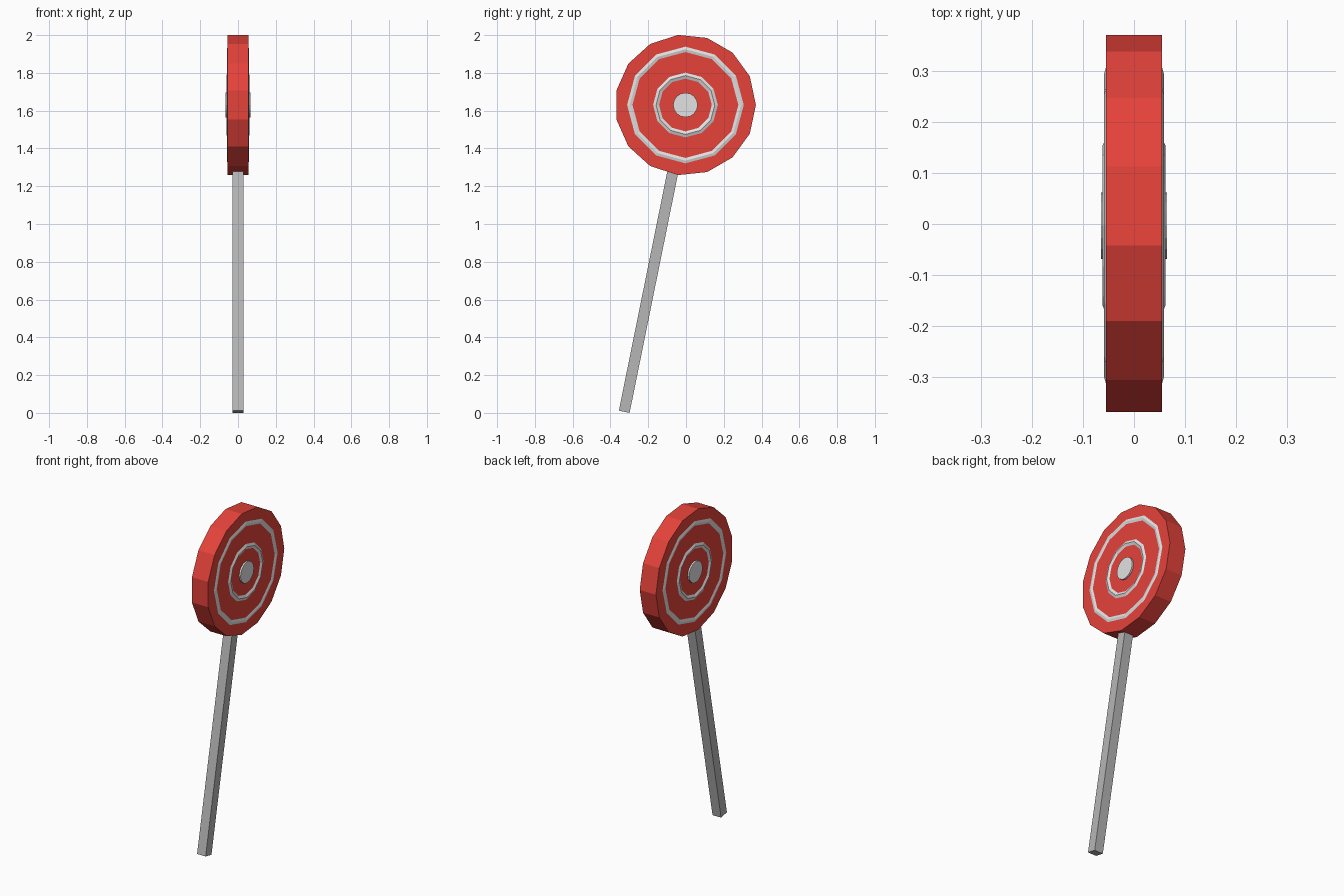
import bpy
import bmesh
from math import sin, cos, tau, radians
from mathutils import Matrix, Vector

cube = bpy.data.objects.get("Cube")
if cube:
    bpy.data.objects.remove(cube, do_unlink=True)

CENTRE = Vector((0, -0.003, 1.63))
FACE = 0.055  # half thickness of the candy


def material(name, rgb):
    mat = bpy.data.materials.new(name)
    mat.use_nodes = True
    mat.diffuse_color = (*rgb, 1)
    mat.node_tree.nodes["Principled BSDF"].inputs["Base Color"].default_value = (*rgb, 1)
    return mat


RED = material("candy red", (0.78, 0.055, 0.042))
WHITE = material("sugar white", (0.76, 0.76, 0.76))
GREY = material("stick grey", (0.47, 0.47, 0.47))


def finish(name, bm, mat):
    bmesh.ops.recalc_face_normals(bm, faces=bm.faces)
    mesh = bpy.data.meshes.new(name)
    bm.to_mesh(mesh)
    bm.free()
    mesh.materials.append(mat)
    obj = bpy.data.objects.new(name, mesh)
    bpy.context.collection.objects.link(obj)
    return obj


def disc(name, radius, half, sides, mat):
    """Faceted disc around the x axis with a corner pointing to +y."""
    bm = bmesh.new()
    rims = []
    for x in (-half, half):
        rims.append([bm.verts.new(CENTRE + Vector((x, radius * cos(tau * i / sides),
                                                   radius * sin(tau * i / sides))))
                     for i in range(sides)])
        bm.faces.new(rims[-1])
    for i in range(sides):
        j = (i + 1) % sides
        bm.faces.new((rims[0][i], rims[0][j], rims[1][j], rims[1][i]))
    return finish(name, bm, mat)


def ridge_ring(name, side, inner, outer, height, sides=12):
    """Ring with a ridged triangular section, sunk a little into one face."""
    bm = bmesh.new()
    section = ((inner, FACE - 0.002), ((inner + outer) / 2, FACE + height),
               (outer, FACE - 0.002))
    loops = [[bm.verts.new(CENTRE + Vector((side * x, r * cos(tau * i / sides),
                                            r * sin(tau * i / sides))))
              for i in range(sides)] for r, x in section]
    for a, b in zip(loops, loops[1:] + loops[:1]):
        for i in range(sides):
            j = (i + 1) % sides
            bm.faces.new((a[i], a[j], b[j], b[i]))
    return finish(name, bm, WHITE)


# Candy head and the white button through its middle
disc("candy_disc", 0.373, FACE, 15, RED)
disc("centre_button", 0.065, 0.065, 16, WHITE)

# White rings on both faces
for label, side in (("left", 1), ("right", -1)):
    ridge_ring("outer_ring_" + label, side, 0.273, 0.316, 0.004)
    ridge_ring("inner_ring_" + label, side, 0.135, 0.176, 0.007)

# Square stick leaning towards the candy centre
width, length = 0.058, 1.5
bm = bmesh.new()
bmesh.ops.create_cube(bm, size=1)
bm.transform(Matrix.Translation((0, -0.327, 0.006))
             @ Matrix.Rotation(radians(-11.45), 4, "X")
             @ Matrix.Diagonal((width, width, length, 1))
             @ Matrix.Translation((0, 0, 0.5)))
finish("stick", bm, GREY)
